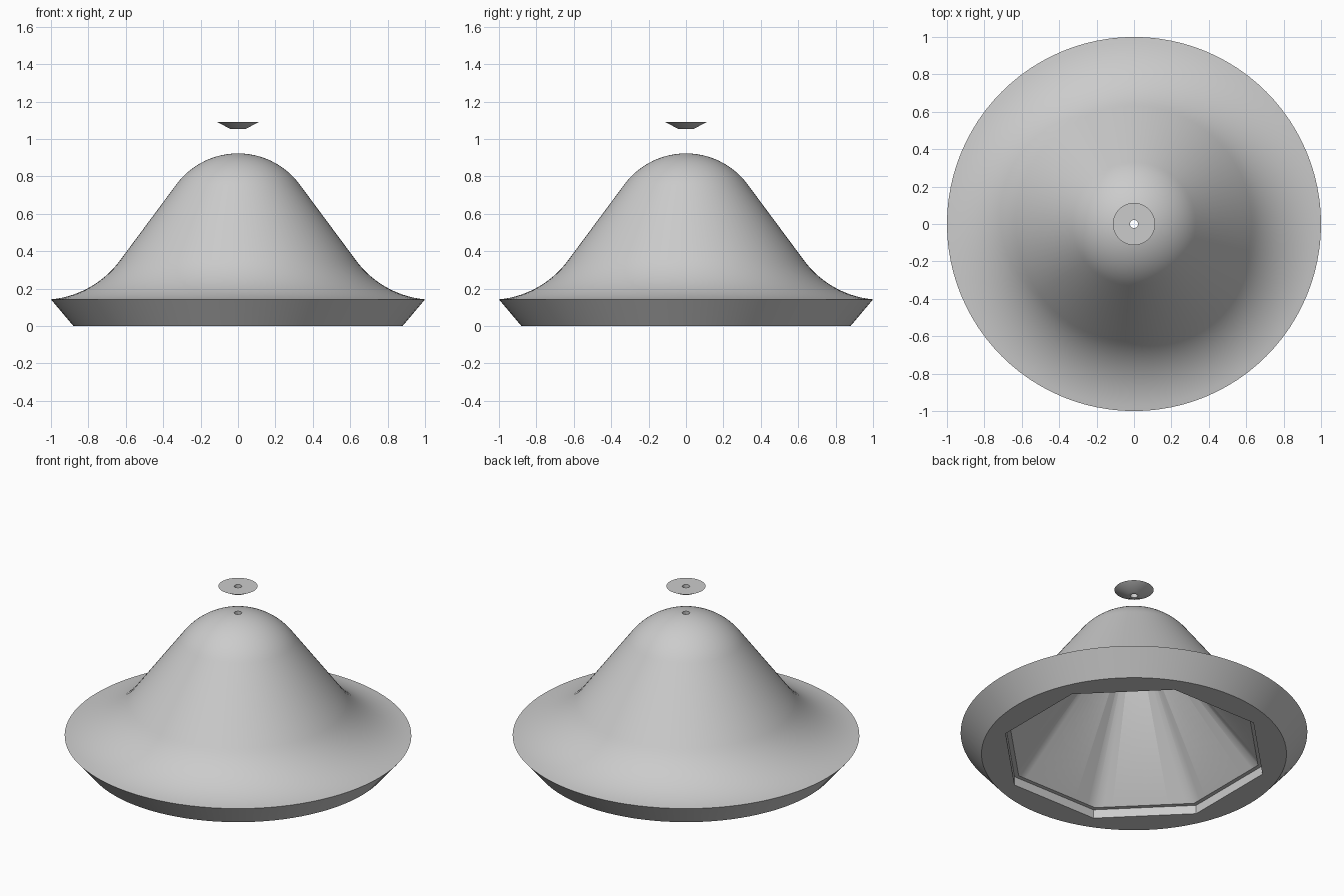
import bpy, bmesh, math

cube = bpy.data.objects.get("Cube")
if cube:
    bpy.data.objects.remove(cube)

SIDES = 96
GREY = (0.6, 0.6, 0.6, 1)
mat = bpy.data.materials.new("plain grey")
mat.use_nodes = True
mat.diffuse_color = GREY
mat.node_tree.nodes["Principled BSDF"].inputs["Base Color"].default_value = GREY


def octagon_scale(a):
    """Radius of a flat-sided unit octagon in direction a."""
    step = math.pi / 4
    return math.cos(step / 2) / math.cos((a + step / 2) % step - step / 2)


def arc(r, z, radius, start, end, n, sign=1):
    """Arc points around (r, z), angles in degrees from the vertical."""
    pts = []
    for i in range(n + 1):
        t = math.radians(start + (end - start) * i / n)
        pts.append((r + sign * radius * math.sin(t), z + sign * radius * math.cos(t), False))
    return pts


def lathe(name, profile):
    """Closed revolve of (radius, height, is_octagon) points."""
    bm = bmesh.new()
    rings = []
    for r, z, octagon in profile:
        ring = []
        for i in range(SIDES):
            a = math.tau * i / SIDES
            rr = r * octagon_scale(a) if octagon else r
            ring.append(bm.verts.new((rr * math.cos(a), rr * math.sin(a), z)))
        rings.append(ring)
    for k, low in enumerate(rings):
        high = rings[(k + 1) % len(rings)]
        for i in range(SIDES):
            j = (i + 1) % SIDES
            bm.faces.new((low[i], low[j], high[j], high[i]))
    bmesh.ops.recalc_face_normals(bm, faces=bm.faces)
    mesh = bpy.data.meshes.new(name)
    bm.to_mesh(mesh)
    bm.free()
    mesh.materials.append(mat)
    obj = bpy.data.objects.new(name, mesh)
    bpy.context.collection.objects.link(obj)
    bpy.ops.object.select_all(action="DESELECT")
    obj.select_set(True)
    bpy.context.view_layer.objects.active = obj
    bpy.ops.object.shade_smooth_by_angle(angle=math.radians(40))


# Bell: sloping rim, flared skirt, straight flank and dome
HOLE = 0.022
SLOPE = 53.8
DOME = 0.41
tip = math.degrees(math.asin(HOLE / DOME))
outside = [(0.88, 0, False)]
outside += arc(1.049, 0.66, 0.52, 5.4, SLOPE, 14, -1)
outside += arc(0, 0.513, DOME, SLOPE, tip, 16)

# Hollow: straight loft from the small hole to an eight-sided ledge and recess
LEDGE_Z = 0.055
hollow = [(HOLE, 0.89, False), (0.75, LEDGE_Z, True),
          (0.777, LEDGE_Z, True), (0.777, 0, True)]
lathe("bell_shell", outside + hollow)

# Small floating funnel with a through hole
lathe("top_funnel", [(0.04, 1.053, False), (0.113, 1.092, False),
                     (HOLE, 1.092, False), (HOLE, 1.053, False)])
